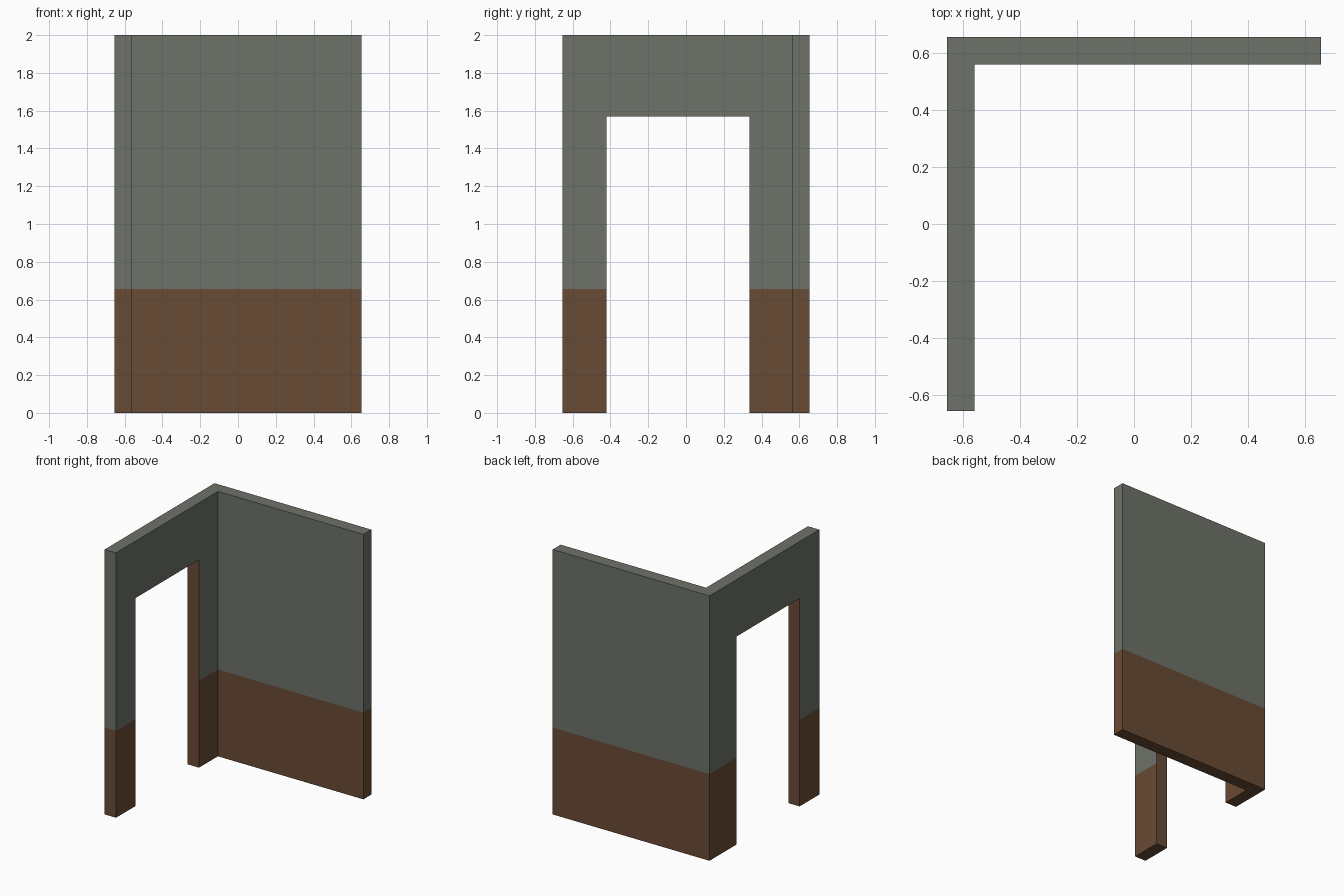
import bpy, bmesh

if "Cube" in bpy.data.objects:
    bpy.data.objects.remove(bpy.data.objects["Cube"])

HALF, INNER, HEIGHT, SPLIT = 0.655, 0.56, 2.0, 0.655
DOOR = (-0.42, 0.335, 1.57)  # start y, end y, top z


def material(name, colour):
    m = bpy.data.materials.new(name)
    m.diffuse_color = (*colour, 1.0)
    m.use_nodes = True
    m.node_tree.nodes["Principled BSDF"].inputs["Base Color"].default_value = m.diffuse_color
    return m


MATS = [material("grey_green_plaster", (0.155, 0.170, 0.141)),
        material("brown_wood", (0.141, 0.070, 0.035))]


def prism(name, outline, z0, z1):
    """Extrude a plan outline from z0 to z1."""
    bm = bmesh.new()
    base = bm.faces.new([bm.verts.new((x, y, z0)) for x, y in outline])
    ext = bmesh.ops.extrude_face_region(bm, geom=[base], use_keep_orig=True)
    top = [v for v in ext["geom"] if isinstance(v, bmesh.types.BMVert)]
    bmesh.ops.translate(bm, verts=top, vec=(0, 0, z1 - z0))
    bmesh.ops.recalc_face_normals(bm, faces=bm.faces)
    me = bpy.data.meshes.new(name)
    for m in MATS:
        me.materials.append(m)
    ob = bpy.data.objects.new(name, me)
    bpy.context.collection.objects.link(ob)
    return ob, bm


# Corner wall: L-shaped plan, brown wainscot below, plaster above
wall, bm = prism("corner_wall", [(-HALF, -HALF), (-INNER, -HALF), (-INNER, INNER),
                                 (HALF, INNER), (HALF, HALF), (-HALF, HALF)], 0, HEIGHT)
bmesh.ops.bisect_plane(bm, geom=bm.verts[:] + bm.edges[:] + bm.faces[:],
                       plane_co=(0, 0, SPLIT), plane_no=(0, 0, 1))
for f in bm.faces:
    f.material_index = int(f.calc_center_median().z < SPLIT)
bm.to_mesh(wall.data)
bm.free()

# Doorway cutter: its brown faces become the jambs and the lintel underside
y0, y1, top = DOOR
cutter, bm = prism("doorway_cutter", [(-0.8, y0), (-0.4, y0), (-0.4, y1), (-0.8, y1)], -0.2, top)
for f in bm.faces:
    f.material_index = 1
bm.to_mesh(cutter.data)
bm.free()
cutter.hide_render = True

# Cut the doorway
cut = wall.modifiers.new("doorway", 'BOOLEAN')
cut.operation = 'DIFFERENCE'
cut.solver = 'EXACT'
cut.object = cutter
bpy.context.view_layer.objects.active = wall
wall.select_set(True)
bpy.ops.object.modifier_apply(modifier=cut.name)
bpy.data.objects.remove(cutter)
